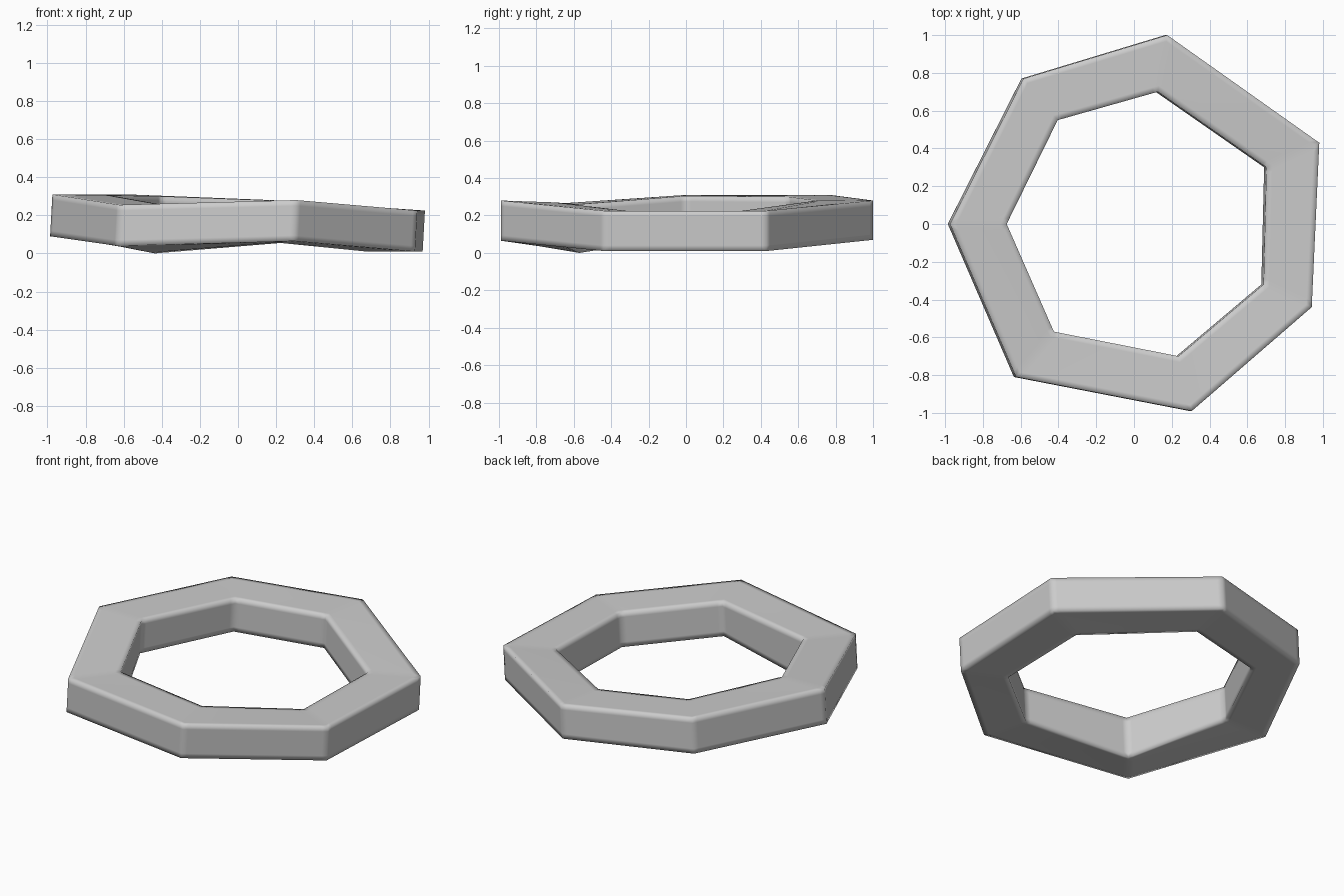
import bpy
import bmesh

# Remove the default cube
default_cube = bpy.data.objects.get("Cube")
if default_cube:
    bpy.data.objects.remove(default_cube, do_unlink=True)


def make_material(name, colour):
    """Create a plain matte material with one flat colour."""
    material = bpy.data.materials.new(name)
    material.use_nodes = True
    material.diffuse_color = colour
    shader = material.node_tree.nodes["Principled BSDF"]
    shader.inputs["Base Color"].default_value = colour
    shader.inputs["Roughness"].default_value = 0.8
    return material


# Ring corners, counter-clockwise: outer (x, y), inner (x, y),
# outer (bottom, top), inner (bottom, top)
corners = [
    ((0.17, 1.0), (0.12, 0.70), (0.07, 0.28), (0.07, 0.28)),
    ((-0.59, 0.77), (-0.41, 0.55), (0.09, 0.31), (0.09, 0.30)),
    ((-0.98, 0.0), (-0.68, 0.0), (0.09, 0.31), (0.09, 0.305)),
    ((-0.63, -0.81), (-0.43, -0.57), (0.04, 0.255), (0.0, 0.26)),
    ((0.30, -0.99), (0.23, -0.70), (0.065, 0.28), (0.055, 0.27)),
    ((0.935, -0.44), (0.68, -0.32), (0.01, 0.225), (0.01, 0.225)),
    ((0.975, 0.43), (0.695, 0.30), (0.01, 0.225), (0.01, 0.225)),
]
lean = 0.006  # the walls lean slightly toward +x at the top


def add_section(bm, outer, inner, outer_z, inner_z):
    """Add the four-cornered cross-section at one ring corner."""
    points = [
        (outer[0] - lean, outer[1], outer_z[0]),
        (outer[0] + lean, outer[1], outer_z[1]),
        (inner[0] + lean, inner[1], inner_z[1]),
        (inner[0] - lean, inner[1], inner_z[0]),
    ]
    return [bm.verts.new(point) for point in points]


# Seven-sided ring: join neighbouring sections all the way round
bm = bmesh.new()
sections = [add_section(bm, *corner) for corner in corners]
for i, section in enumerate(sections):
    following = sections[(i + 1) % len(sections)]
    for j in range(len(section)):
        k = (j + 1) % len(section)
        bm.faces.new((section[j], section[k], following[k], following[j]))
bmesh.ops.recalc_face_normals(bm, faces=bm.faces)
mesh = bpy.data.meshes.new("heptagonal_ring")
bm.to_mesh(mesh)
bm.free()

ring = bpy.data.objects.new("heptagonal_ring", mesh)
bpy.context.collection.objects.link(ring)
mesh.materials.append(make_material("light grey", (0.6, 0.6, 0.6, 1.0)))
mesh.shade_smooth()

# Support loops beside the edges: crisp outline, softly shaded borders
support = ring.modifiers.new("edge_support", "BEVEL")
support.width = 0.03
support.segments = 2
support.profile = 1.0
support.limit_method = "NONE"
